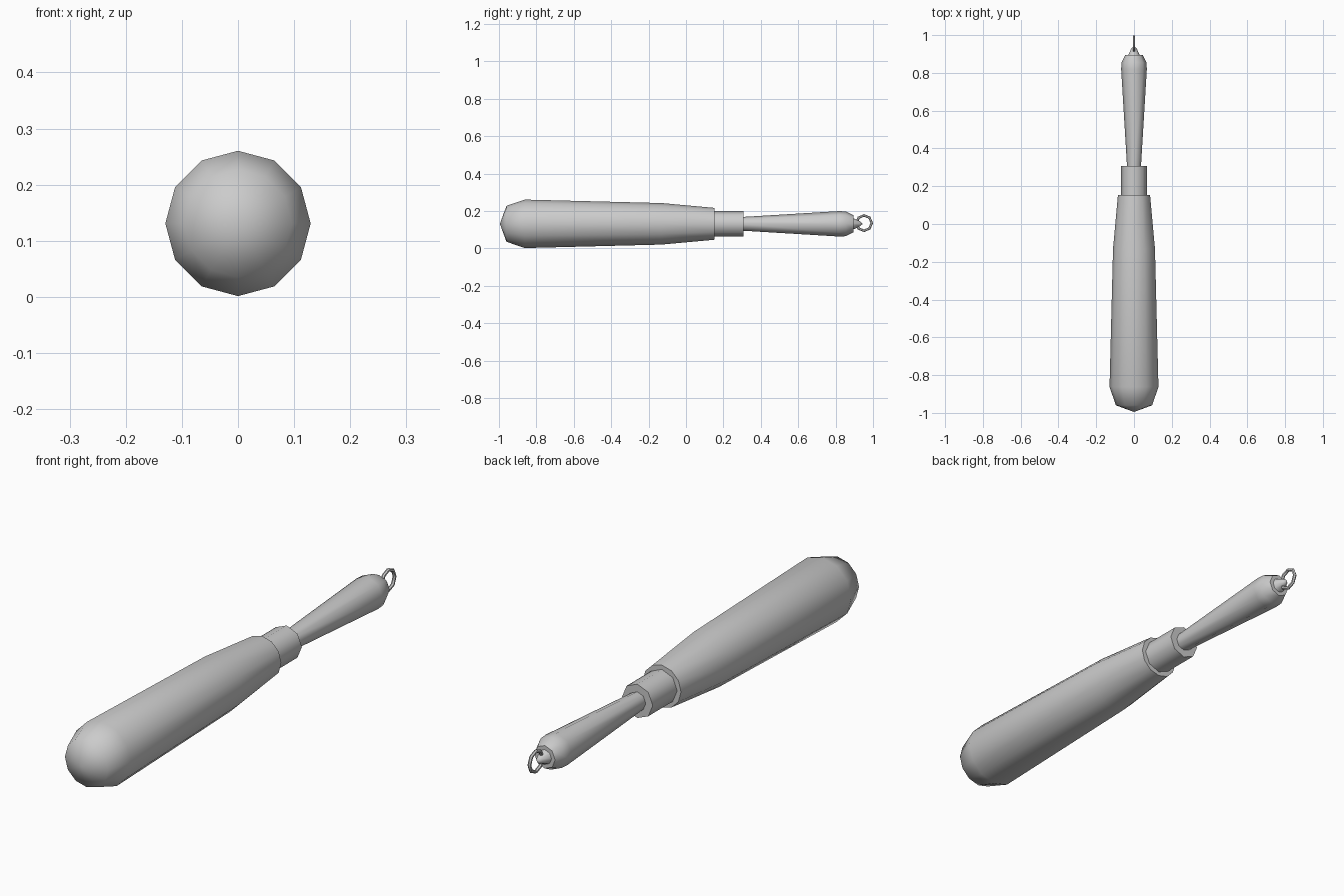
import bpy, bmesh, math

if "Cube" in bpy.data.objects:
    bpy.data.objects.remove(bpy.data.objects["Cube"])

AXIS_Z = 0.131

grey = bpy.data.materials.new("plain grey")
grey.diffuse_color = (0.6, 0.6, 0.6, 1)
grey.use_nodes = True
grey.node_tree.nodes["Principled BSDF"].inputs["Base Color"].default_value = grey.diffuse_color


def finish(obj, angle=50):
    obj.data.materials.append(grey)
    bpy.ops.object.select_all(action='DESELECT')
    obj.select_set(True)
    bpy.context.view_layer.objects.active = obj
    bpy.ops.object.shade_smooth_by_angle(angle=math.radians(angle))


def turned(name, profile, sides, angle=50):
    """Lathe a (y, radius) profile around the long axis; radius 0 is a point."""
    bm = bmesh.new()
    rings = []
    for y, r in profile:
        if r == 0:
            rings.append([bm.verts.new((0, y, AXIS_Z))] * sides)
        else:
            rings.append([bm.verts.new((r * math.sin(math.tau * i / sides), y,
                                        AXIS_Z + r * math.cos(math.tau * i / sides)))
                          for i in range(sides)])
    for a, b in zip(rings, rings[1:]):
        for i in range(sides):
            j = (i + 1) % sides
            corners = list(dict.fromkeys((a[i], a[j], b[j], b[i])))
            bm.faces.new(corners)
    for ring in (rings[0], rings[-1]):
        if ring[0] is not ring[1]:
            bm.faces.new(ring)
    bmesh.ops.recalc_face_normals(bm, faces=bm.faces)
    mesh = bpy.data.meshes.new(name)
    bm.to_mesh(mesh)
    bm.free()
    obj = bpy.data.objects.new(name, mesh)
    bpy.context.collection.objects.link(obj)
    finish(obj, angle)


# Rounded, tapering main body
turned("body", [(-0.995, 0), (-0.96, 0.096), (-0.862, 0.1295),
                (-0.13, 0.111), (0.153, 0.085)], 12, 60)
# Collar between body and handle
turned("collar", [(0.14, 0.068), (0.308, 0.068)], 8)
# Flared handle with a chamfered end
turned("handle", [(0.29, 0.036), (0.82, 0.068), (0.855, 0.066), (0.895, 0.046)], 8)
# Small cone that holds the ring
turned("ring_mount", [(0.89, 0.032), (0.93, 0.014), (0.945, 0)], 8)

# Hanging ring
bpy.ops.mesh.primitive_torus_add(major_segments=8, minor_segments=6,
                                 major_radius=0.041, minor_radius=0.007,
                                 location=(0, 0.952, AXIS_Z + 0.004),
                                 rotation=(0, math.pi / 2, 0))
ring = bpy.context.object
ring.name = "hanging_ring"
finish(ring)
